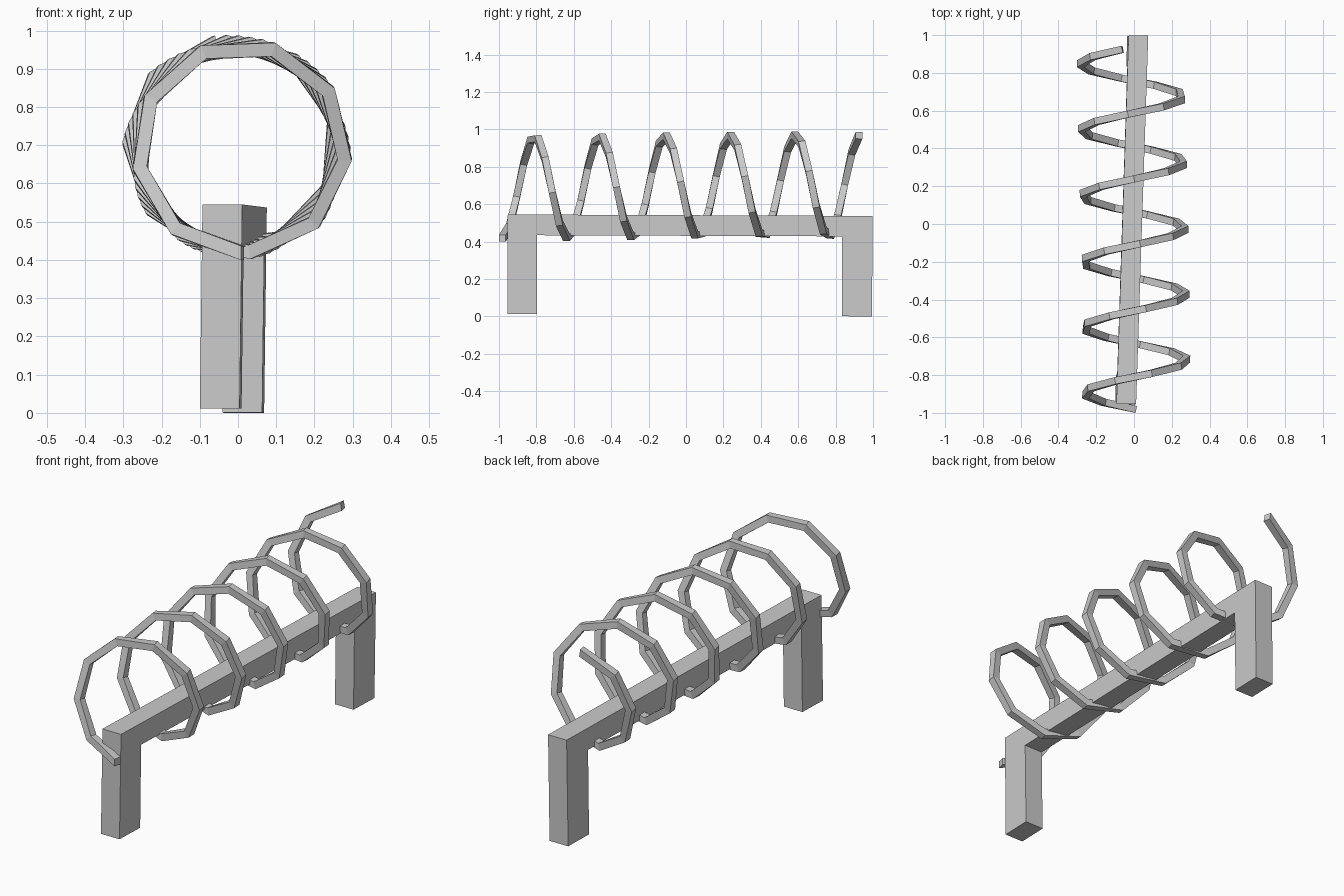
import bpy, bmesh
from math import sin, cos, radians
from mathutils import Vector

if "Cube" in bpy.data.objects:
    bpy.data.objects.remove(bpy.data.objects["Cube"])


def make_object(name, bm):
    bmesh.ops.recalc_face_normals(bm, faces=bm.faces[:])
    mesh = bpy.data.meshes.new(name)
    bm.to_mesh(mesh)
    bm.free()
    obj = bpy.data.objects.new(name, mesh)
    bpy.context.collection.objects.link(obj)
    return obj


# Support: beam with two legs, one profile in the y-z plane, slightly skewed
profile = [(-0.955, 0.012), (-0.797, 0.012), (-0.797, 0.434), (0.835, 0.428),
           (0.835, 0.001), (0.995, 0.0), (0.997, 0.537), (-0.953, 0.545)]
width = 0.104


def skewed(x, y, z):
    return (x - 0.013 + 0.033 * y + 0.013 * (z - 0.27), y, z)


bm = bmesh.new()
sides = [[bm.verts.new(skewed(x, y, z)) for y, z in profile]
         for x in (-width / 2, width / 2)]
n = len(profile)
for side in sides:
    for quad in ((0, 1, 2, 7), (7, 2, 3, 6), (6, 3, 4, 5)):
        bm.faces.new([side[k] for k in quad])
for i in range(n):
    j = (i + 1) % n
    bm.faces.new((sides[0][i], sides[0][j], sides[1][j], sides[1][i]))
make_object("beam_and_legs", bm)

# Coil: square bar wound along y, about nine straight segments per turn
STEPS, STEP_ANGLE, RADIUS, HALF = 50, radians(39.4), 0.272, 0.0185
y_start, y_end = -0.982, 0.925

bm = bmesh.new()
rings = []
for i in range(STEPS + 1):
    f = i / STEPS
    a = i * STEP_ANGLE
    centre = Vector((0.012 - 0.025 * f, y_start + (y_end - y_start) * f,
                     0.69 + 0.01 * f))
    radial = Vector((-sin(a), 0, -cos(a)))
    rise = (y_end - y_start) / STEPS
    tangent = Vector((-cos(a) * RADIUS * STEP_ANGLE, rise,
                      sin(a) * RADIUS * STEP_ANGLE)).normalized()
    across = tangent.cross(radial)
    p = centre + radial * RADIUS
    rings.append([bm.verts.new(p + radial * u * HALF + across * v * HALF)
                  for u, v in ((1, 1), (1, -1), (-1, -1), (-1, 1))])
for r0, r1 in zip(rings, rings[1:]):
    for k in range(4):
        m = (k + 1) % 4
        bm.faces.new((r0[k], r0[m], r1[m], r1[k]))
bm.faces.new(rings[0])
bm.faces.new(rings[-1])
make_object("coil", bm)
